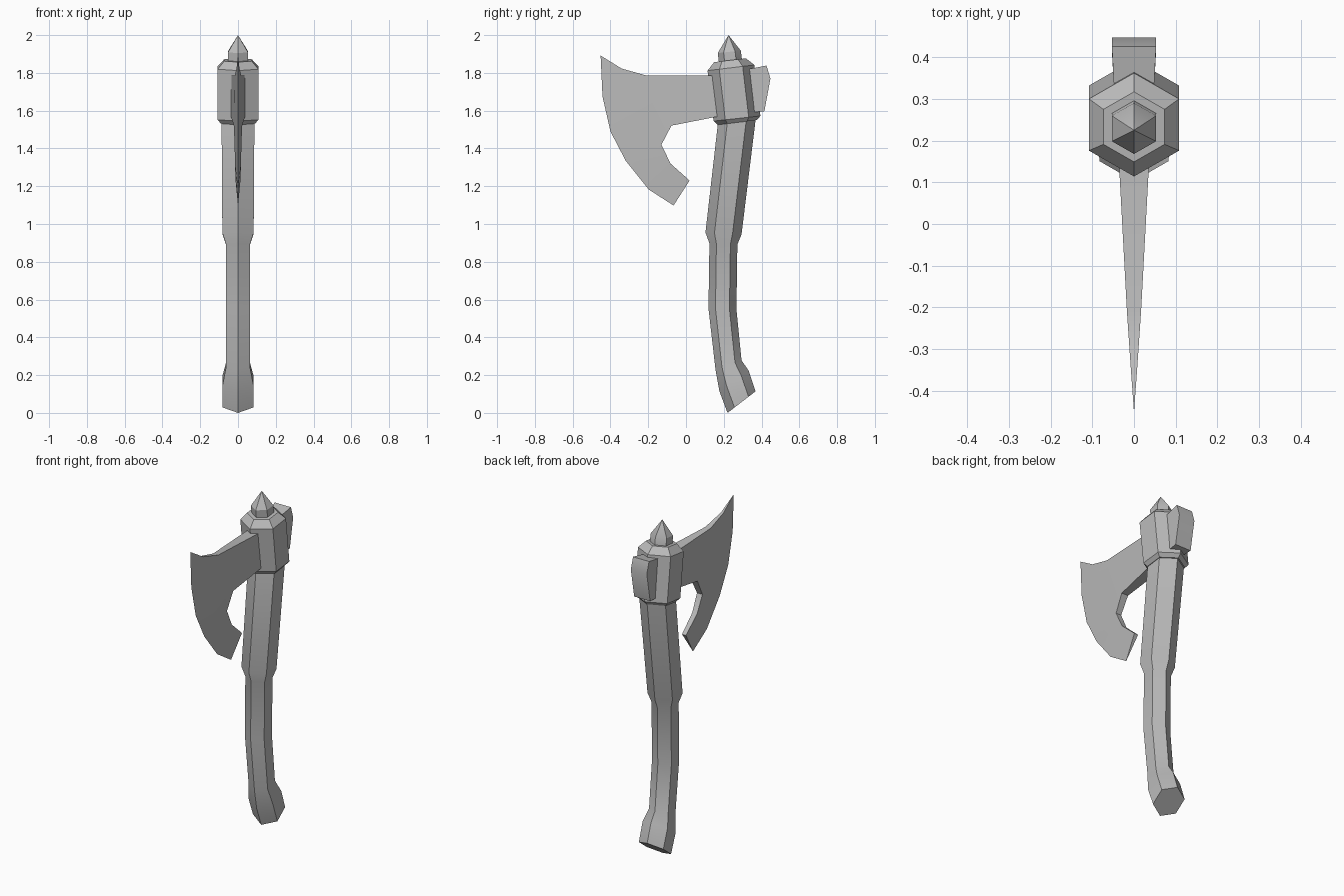
import bpy, bmesh, math
from mathutils import Vector

if "Cube" in bpy.data.objects:
    bpy.data.objects.remove(bpy.data.objects["Cube"])

grey = bpy.data.materials.new("plain grey")
grey.diffuse_color = (0.5, 0.5, 0.5, 1)
grey.use_nodes = True
grey.node_tree.nodes["Principled BSDF"].inputs["Base Color"].default_value = grey.diffuse_color


def make_object(name, verts, faces):
    mesh = bpy.data.meshes.new(name)
    mesh.from_pydata(verts, [], faces)
    bm = bmesh.new()
    bm.from_mesh(mesh)
    bmesh.ops.recalc_face_normals(bm, faces=bm.faces)
    bm.to_mesh(mesh)
    bm.free()
    mesh.materials.append(grey)
    obj = bpy.data.objects.new(name, mesh)
    bpy.context.collection.objects.link(obj)
    bpy.ops.object.select_all(action='DESELECT')
    obj.select_set(True)
    bpy.context.view_layer.objects.active = obj
    bpy.ops.object.shade_smooth_by_angle(angle=math.radians(30))
    return obj


def hex_loft(name, rings, apex=None):
    """Loft hexagons, each given by its front and back corners (y, z)."""
    verts, faces = [], []
    for fy, fz, by, bz in rings:
        front, back = Vector((0, fy, fz)), Vector((0, by, bz))
        centre, arm = (front + back) / 2, (back - front) / 2
        for k in range(6):
            a = k * math.pi / 3
            side = Vector((arm.length * math.sin(a), 0, 0))
            verts.append(centre + arm * math.cos(a) + side)
    for r in range(len(rings) - 1):
        for k in range(6):
            a, b = r * 6 + k, r * 6 + (k + 1) % 6
            faces.append((a, b, b + 6, a + 6))
    faces.append(tuple(range(6)))
    last = len(verts) - 6
    if apex:
        verts.append(Vector(apex))
        faces += [(last + k, last + (k + 1) % 6, last + 6) for k in range(6)]
    else:
        faces.append(tuple(range(last, last + 6)))
    return make_object(name, verts, faces)


# Curved handle with flared grip end
hex_loft("handle", [
    (0.22, 0.0, 0.368, 0.114),
    (0.177, 0.114, 0.331, 0.225),
    (0.156, 0.23, 0.294, 0.278),
    (0.119, 0.553, 0.267, 0.548),
    (0.124, 0.897, 0.272, 0.892),
    (0.103, 0.955, 0.294, 0.945),
    (0.172, 1.56, 0.372, 1.58)])

# Tilted collar with chamfered rims
hex_loft("collar", [
    (0.168, 1.525, 0.375, 1.55),
    (0.146, 1.545, 0.394, 1.572),
    (0.114, 1.812, 0.362, 1.842),
    (0.149, 1.857, 0.317, 1.877)])

# Neck and pointed finial
hex_loft("finial", [
    (0.175, 1.85, 0.297, 1.865),
    (0.168, 1.905, 0.29, 1.918)], apex=(0, 0.225, 2.0))

# Blade: cutting edge and thicker inner outline as (y, z, half thickness)
edge = [(-.452, 1.892, 0), (-.442, 1.675, 0), (-.40, 1.49, 0),
        (-.32, 1.336, 0), (-.198, 1.183, 0), (-.066, 1.098, 0)]
inner = [(-.341, 1.823, .008), (-.209, 1.786, .017), (.20, 1.786, .039),
         (.20, 1.575, .039), (-.077, 1.521, .022), (-.13, 1.42, .018),
         (-.082, 1.32, .016), (.019, 1.23, .013)]
verts = [(0, y, z) for y, z, t in edge]
verts += [(t, y, z) for y, z, t in inner] + [(-t, y, z) for y, z, t in inner]
cheek = [(0, 1, 6), (1, 7, 6), (1, 2, 7), (2, 11, 7), (7, 11, 10),
         (7, 10, 9, 8), (2, 3, 11), (3, 12, 11), (3, 4, 12), (4, 5, 13, 12)]


def other(i):
    return i if i < 6 else i + 8


faces = cheek + [tuple(other(i) for i in reversed(f)) for f in cheek]
faces += [(i, i + 1, i + 9, i + 8) for i in range(6, 13)]
faces += [(0, 6, 14), (5, 13, 21)]
make_object("blade", verts, faces)

# Hammer block at the back of the collar
poll = [(.27, 1.808, .045), (.426, 1.839, .053), (.447, 1.77, .053),
        (.415, 1.597, .053), (.27, 1.585, .045)]
n = len(poll)
verts = [(s * t, y, z) for s in (1, -1) for y, z, t in poll]
faces = [tuple(range(n)), tuple(range(n, 2 * n))]
faces += [(i, (i + 1) % n, (i + 1) % n + n, i + n) for i in range(n)]
make_object("hammer_block", verts, faces)
